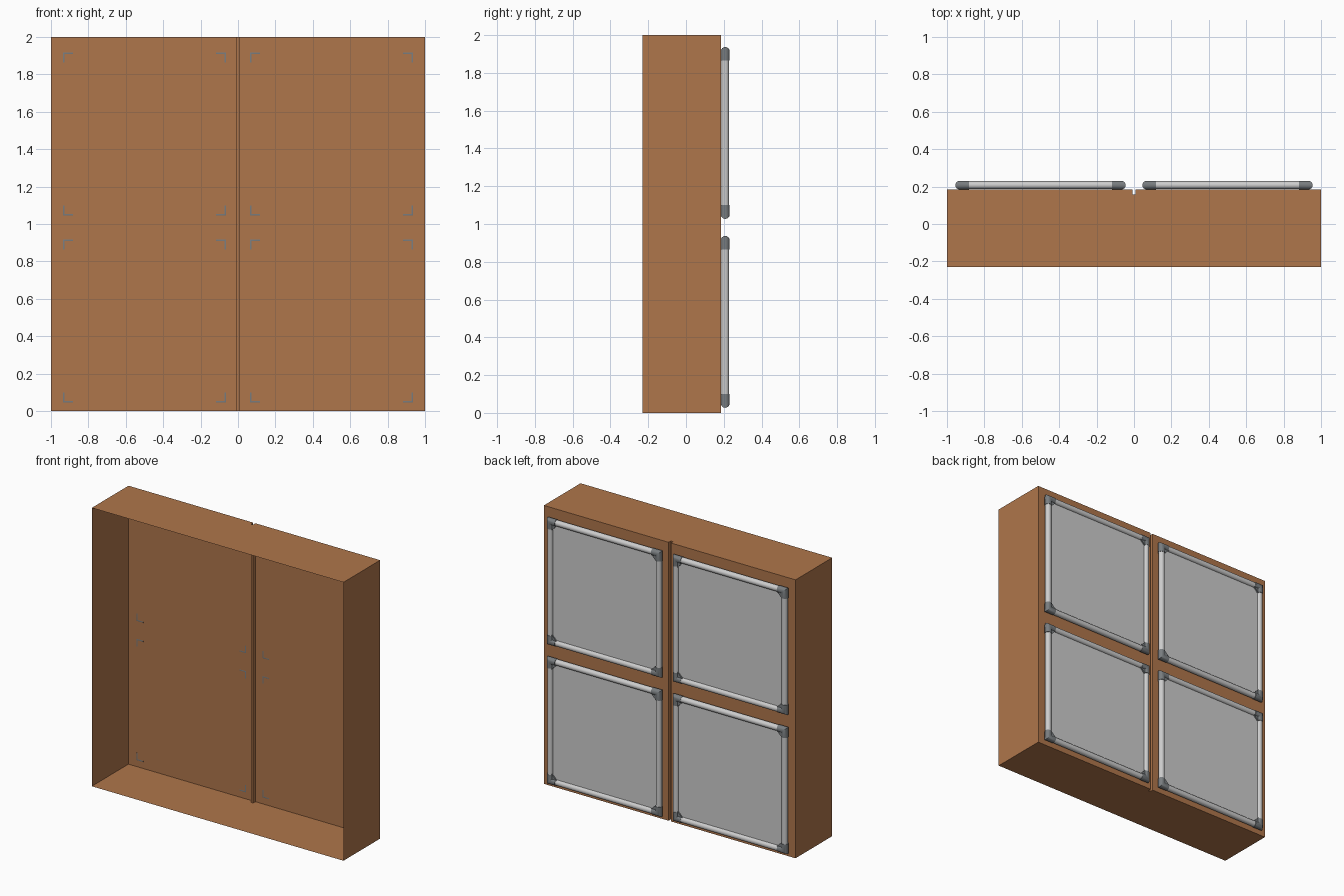
import bpy, bmesh, math
from mathutils import Matrix, Vector

if "Cube" in bpy.data.objects:
    bpy.data.objects.remove(bpy.data.objects["Cube"])

BACK = 0.185          # plane of the wooden back wall
FRONT = -0.231
CY = 0.2077           # centre line of the tube frames
R_TUBE, R_FIT = 0.021, 0.0235
HALF = 0.4315         # frame centre line half size
LEG = 0.049           # corner fitting leg length


def material(name, col):
    m = bpy.data.materials.new(name)
    m.diffuse_color = (*col, 1)
    m.use_nodes = True
    m.node_tree.nodes["Principled BSDF"].inputs["Base Color"].default_value = m.diffuse_color
    return m


WOOD = material("brown_wood", (0.43, 0.18, 0.07))
PALE = material("pale_grey", (0.61, 0.61, 0.61))
DARK = material("dark_grey_fitting", (0.19, 0.205, 0.215))


def finish(bm, name, mat, smooth=False):
    bmesh.ops.recalc_face_normals(bm, faces=bm.faces)
    me = bpy.data.meshes.new(name)
    bm.to_mesh(me)
    bm.free()
    me.materials.append(mat)
    ob = bpy.data.objects.new(name, me)
    bpy.context.collection.objects.link(ob)
    if smooth:
        bpy.ops.object.select_all(action='DESELECT')
        ob.select_set(True)
        bpy.context.view_layer.objects.active = ob
        bpy.ops.object.shade_smooth_by_angle(angle=math.radians(35))
    return ob


# Open-fronted shell: thin sheet with a groove down the middle of the back
bm = bmesh.new()
g, d = 0.009, 0.026
outline = [(-1, FRONT), (-1, BACK), (-g, BACK), (-g, BACK - d),
           (g, BACK - d), (g, BACK), (1, BACK), (1, FRONT)]
low = [bm.verts.new((x, y, 0)) for x, y in outline]
high = [bm.verts.new((x, y, 2)) for x, y in outline]
for i in range(len(outline) - 1):
    bm.faces.new((low[i], low[i + 1], high[i + 1], high[i]))
bm.faces.new(low)
bm.faces.new(high[::-1])
finish(bm, "open_box_shell", WOOD)


def add_tubes(bm):
    # four straight tubes between the corners
    for k in range(4):
        mat = (Matrix.Rotation(k * math.pi / 2, 4, 'Y')
               @ Matrix.Translation((HALF, 0, 0)))
        bmesh.ops.create_cone(bm, cap_ends=True, segments=16, radius1=R_TUBE,
                              radius2=R_TUBE, depth=2 * HALF - 0.04, matrix=mat)


def add_corner(bm, k):
    # mitred elbow with a triangular gusset, turned to corner k
    n = 16
    rot = Matrix.Rotation(k * math.pi / 2, 4, 'Y')
    vert = lambda x, y, z: bm.verts.new(rot @ Vector((x + HALF, y, z + HALF)))
    rings = [[], [], []]
    for i in range(n):
        a = 2 * math.pi * i / n
        c, s = R_FIT * math.cos(a), R_FIT * math.sin(a)
        rings[0].append(vert(-LEG, c, s))
        rings[1].append(vert(s, c, s))
        rings[2].append(vert(s, c, -LEG))
    for p, q in zip(rings, rings[1:]):
        for i in range(n):
            j = (i + 1) % n
            bm.faces.new((p[i], p[j], q[j], q[i]))
    bm.faces.new(rings[0])
    bm.faces.new(rings[2])
    tri = [(0, 0), (-LEG - 0.012, -0.012), (-0.012, -LEG - 0.012)]
    a, b = [[vert(x, y, z) for x, z in tri] for y in (-0.012, 0.012)]
    bm.faces.new(a)
    bm.faces.new(b)
    for i in range(3):
        j = (i + 1) % 3
        bm.faces.new((a[i], a[j], b[j], b[i]))


# Four framed panels on the back
for cx in (-0.5, 0.5):
    for cz in (0.482, 1.482):
        tag = ("left" if cx < 0 else "right") + ("_lower" if cz < 1 else "_upper")
        place = (cx, CY, cz)
        bm = bmesh.new()
        add_tubes(bm)
        finish(bm, "frame_tubes_" + tag, PALE, True).location = place
        bm = bmesh.new()
        for k in range(4):
            add_corner(bm, k)
        finish(bm, "corner_fittings_" + tag, DARK, True).location = place
        bm = bmesh.new()
        bmesh.ops.create_cube(bm, size=1, matrix=Matrix.Diagonal(
            (2 * HALF, 0.006, 2 * HALF, 1)))
        finish(bm, "panel_sheet_" + tag, PALE).location = place
